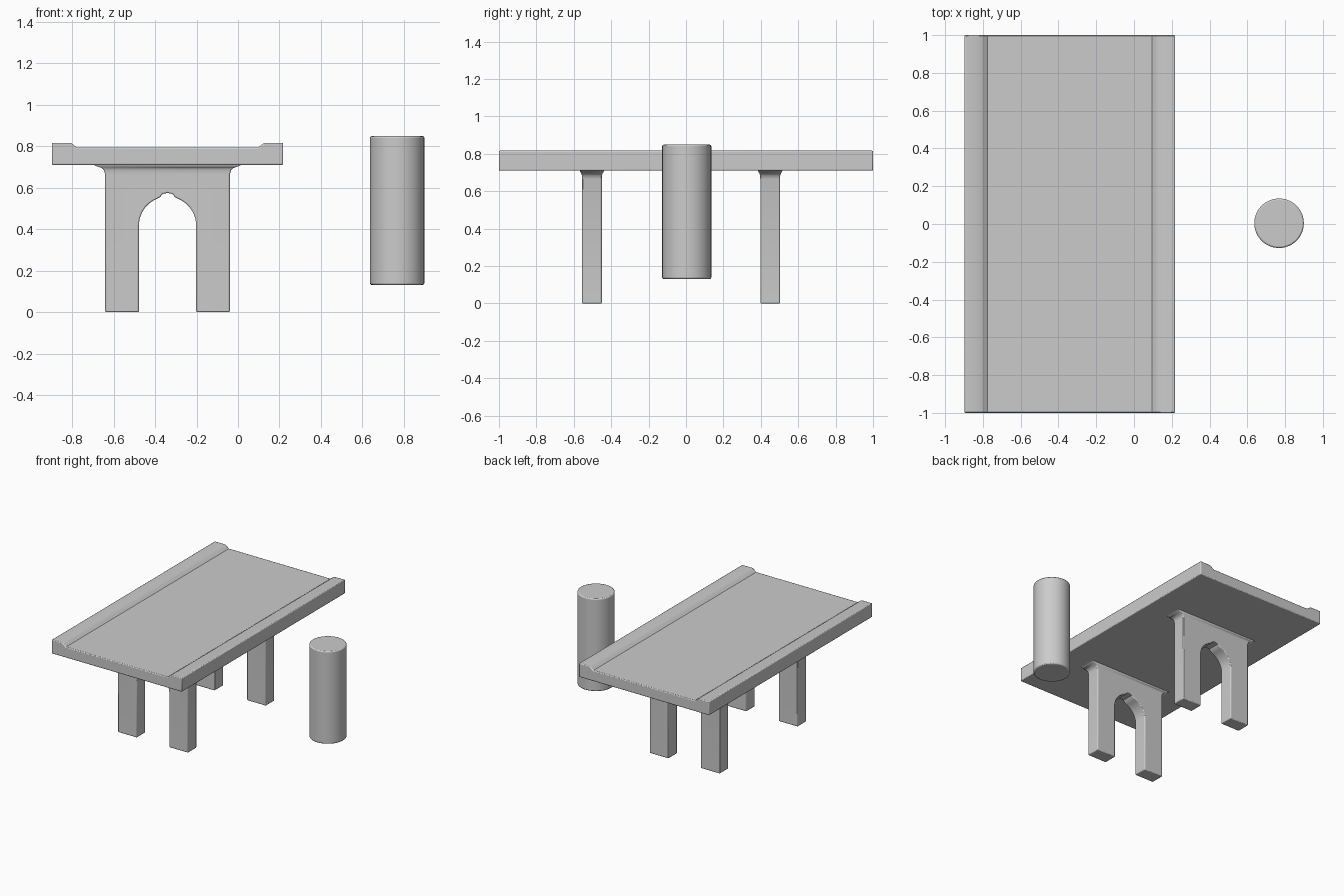
import bpy, bmesh, math
from mathutils import Vector

if "Cube" in bpy.data.objects:
    bpy.data.objects.remove(bpy.data.objects["Cube"])

DECK_X = -0.34      # centre line of the deck and piers


def finish(name, bm, bevel):
    bmesh.ops.recalc_face_normals(bm, faces=bm.faces[:])
    mesh = bpy.data.meshes.new(name)
    bm.to_mesh(mesh)
    bm.free()
    ob = bpy.data.objects.new(name, mesh)
    bpy.context.collection.objects.link(ob)
    mod = ob.modifiers.new("soft_edges", 'BEVEL')
    mod.width = bevel
    mod.segments = 2
    mod.limit_method = 'ANGLE'
    mod.angle_limit = math.radians(60)
    bpy.ops.object.select_all(action='DESELECT')
    ob.select_set(True)
    bpy.context.view_layer.objects.active = ob
    bpy.ops.object.shade_smooth_by_angle(angle=math.radians(35))
    return ob


def extrude_profile(points, y0, y1):
    """Extrude an x-z outline along y."""
    bm = bmesh.new()
    face = bm.faces.new([bm.verts.new((x, y0, z)) for x, z in points])
    new = bmesh.ops.extrude_face_region(bm, geom=[face])['geom']
    verts = [v for v in new if isinstance(v, bmesh.types.BMVert)]
    bmesh.ops.translate(bm, verts=verts, vec=(0, y1 - y0, 0))
    return bm


def mirrored(half):
    """Complete a half outline (dx, z) about the deck centre line."""
    left = [(DECK_X - dx, z) for dx, z in reversed(half) if dx > 0]
    return [(DECK_X + dx, z) for dx, z in half] + left


# Deck with a low raised curb along each long side
deck_half = [(0.558, 0.71), (0.558, 0.817), (0.468, 0.817),
             (0.455, 0.808), (0.435, 0.793), (0, 0.793)]
finish("deck", extrude_profile(mirrored(deck_half), -1.0, 1.0), 0.006)

# Arched piers, each flaring out where it meets the deck
R, SPRING = 0.138, 0.418
arch = [(R * math.cos(a), SPRING + R * math.sin(a))
        for a in (math.radians(80 * i / 12) for i in range(13))]
notch = [(0.035, 0.555), (0.024, 0.570), (0, 0.575)]   # nick in the crown
arch = [p for p in arch if p[0] > 0.04] + notch
outline = mirrored([(0.301, 0.665), (0.301, 0), (R, 0)] + arch)

for side, y in (("front", -0.503), ("back", 0.45)):
    bm = extrude_profile(outline, y - 0.053, y + 0.053)
    bmesh.ops.recalc_face_normals(bm, faces=bm.faces[:])
    bm.normal_update()
    top = max(bm.faces, key=lambda f: (round(f.normal.z, 2),
                                       f.calc_center_median().z))
    for z, half_x, half_y in ((0.685, 0.307, 0.054), (0.695, 0.318, 0.057),
                              (0.704, 0.343, 0.063), (0.715, 0.368, 0.067)):
        new = bmesh.ops.extrude_face_region(bm, geom=[top])['geom']
        old, top = top, next(g for g in new if isinstance(g, bmesh.types.BMFace))
        if old.is_valid:
            bmesh.ops.delete(bm, geom=[old], context='FACES_ONLY')
        for v in top.verts:
            v.co = Vector((DECK_X + math.copysign(half_x, v.co.x - DECK_X),
                           y + math.copysign(half_y, v.co.y - y), z))
    finish(side + "_arched_pier", bm, 0.006)

# Free-standing round column, floating beside the deck
bm = bmesh.new()
bmesh.ops.create_cone(bm, cap_ends=True, segments=64, radius1=0.131,
                      radius2=0.131, depth=0.718)
bmesh.ops.translate(bm, verts=bm.verts[:], vec=(0.768, 0.004, 0.49))
finish("round_column", bm, 0.008)
